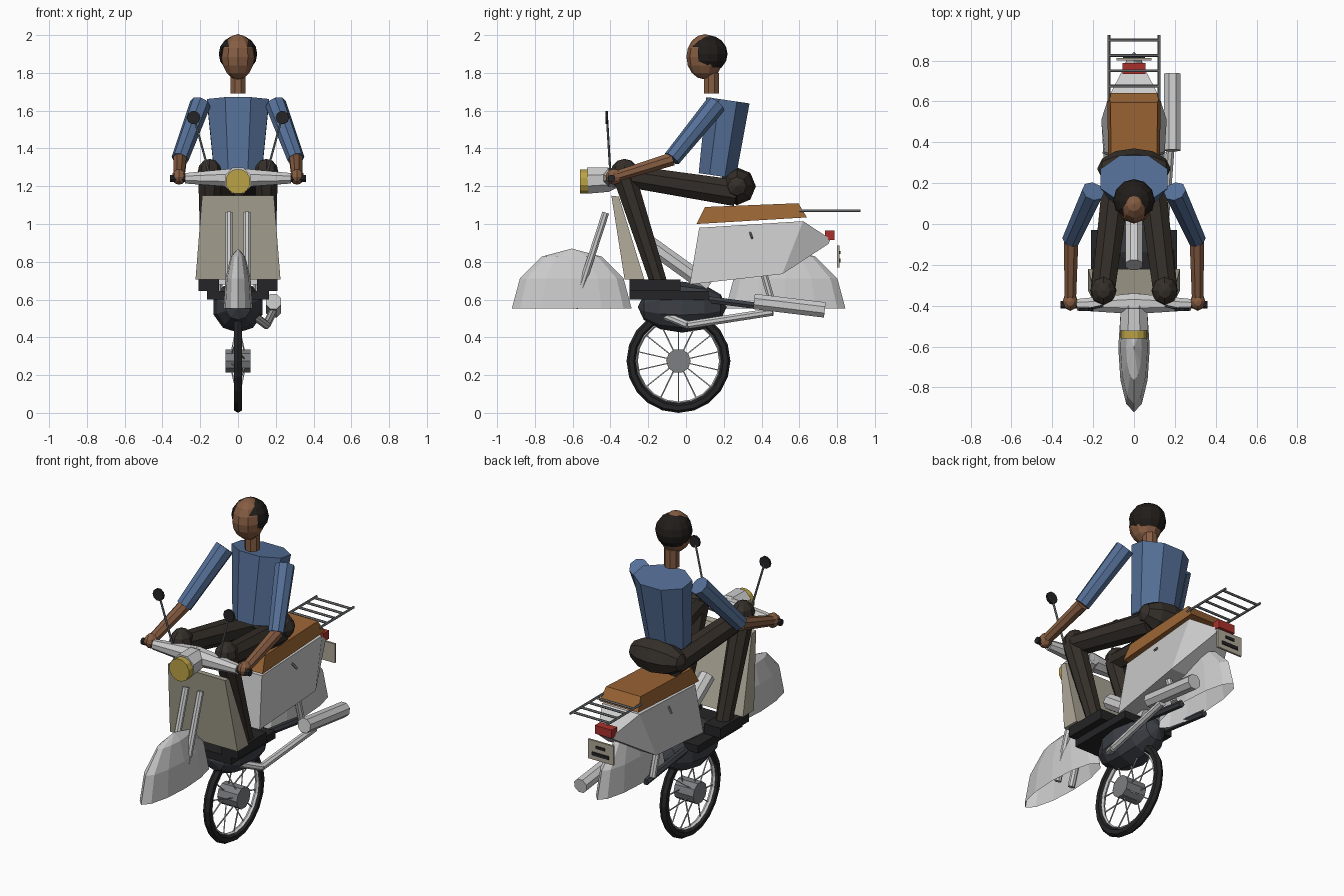
import bpy, bmesh, math
from mathutils import Vector, Matrix

if "Cube" in bpy.data.objects:
    bpy.data.objects.remove(bpy.data.objects["Cube"])


def mat(name, r, g, b):
    m = bpy.data.materials.new(name)
    m.diffuse_color = (r, g, b, 1)
    m.use_nodes = True
    m.node_tree.nodes["Principled BSDF"].inputs["Base Color"].default_value = m.diffuse_color
    return m


BLACK = mat("black", .018, .018, .02)
ENGINE = mat("engine_dark", .045, .05, .06)
TROUSER = mat("trousers", .035, .028, .022)
SHIRT = mat("shirt", .09, .16, .31)
SKIN = mat("skin", .24, .11, .055)
HAIR = mat("hair", .015, .012, .01)
LEATHER = mat("leather", .33, .13, .035)
CREAM = mat("cream", .42, .39, .31)
AMBER = mat("lamp", .5, .36, .06)
RED = mat("red", .4, .03, .025)
METAL = mat("metal", .2, .21, .22)
CHROME = mat("chrome", .55, .55, .55)


def finish(name, bm, m=None):
    bmesh.ops.recalc_face_normals(bm, faces=bm.faces)
    me = bpy.data.meshes.new(name)
    bm.to_mesh(me)
    bm.free()
    ob = bpy.data.objects.new(name, me)
    bpy.context.collection.objects.link(ob)
    if m:
        me.materials.append(m)
    return ob


def add_bar(bm, p, q, r1, r2=None, sides=8):
    p, q = Vector(p), Vector(q)
    d = q - p
    M = Matrix.Translation((p + q) / 2) @ d.to_track_quat('Z', 'Y').to_matrix().to_4x4()
    M = M @ Matrix.Rotation(math.pi / sides, 4, 'Z')
    bmesh.ops.create_cone(bm, cap_ends=True, segments=sides, radius1=r1,
                          radius2=r1 if r2 is None else r2, depth=d.length, matrix=M)


def bar(name, p, q, r1, r2=None, sides=8, m=None):
    bm = bmesh.new()
    add_bar(bm, p, q, r1, r2, sides)
    return finish(name, bm, m)


def ball(name, c, scale, m=None, u=12, v=8, drop=None, axis=None):
    """Low-poly ellipsoid; drop() picks unit-sphere faces to remove."""
    bm = bmesh.new()
    bmesh.ops.create_uvsphere(bm, u_segments=u, v_segments=v, radius=1)
    if axis:
        bmesh.ops.rotate(bm, verts=bm.verts, matrix=Matrix.Rotation(math.pi / 2, 3, axis))
    if drop:
        bad = [f for f in bm.faces if drop(f.calc_center_median())]
        bmesh.ops.delete(bm, geom=bad, context='FACES')
    bmesh.ops.scale(bm, vec=scale, verts=bm.verts)
    bmesh.ops.translate(bm, vec=c, verts=bm.verts)
    return finish(name, bm, m)


def loft(name, rings, m=None):
    """Skin closed rings of points, with caps."""
    bm = bmesh.new()
    vs = [[bm.verts.new(p) for p in r] for r in rings]
    n = len(vs[0])
    for a, b in zip(vs, vs[1:]):
        for i in range(n):
            j = (i + 1) % n
            bm.faces.new((a[i], a[j], b[j], b[i]))
    bm.faces.new(vs[0])
    bm.faces.new(vs[-1])
    return finish(name, bm, m)


def section(y0, z0, w0, y1, z1, w1):
    """Four-point ring: lower edge then upper edge."""
    return [(-w0, y0, z0), (w0, y0, z0), (w1, y1, z1), (-w1, y1, z1)]


def box(name, x, y, z, m=None):
    return loft(name, [section(k, z[0], 1, k, z[1], 1) for k in y], m) if x is None else \
        loft(name, [[(x[0], k, z[0]), (x[1], k, z[0]), (x[1], k, z[1]), (x[0], k, z[1])] for k in y], m)


def ring(name, c, major, minor, n, k, width, m):
    rings = []
    for i in range(n):
        a = 2 * math.pi * i / n
        rings.append([(c[0] + width * math.sin(t), c[1] + (major + minor * math.cos(t)) * math.cos(a),
                       c[2] + (major + minor * math.cos(t)) * math.sin(a))
                      for t in (2 * math.pi * j / k for j in range(k))])
    bm = bmesh.new()
    vs = [[bm.verts.new(p) for p in r] for r in rings]
    for i in range(n):
        for j in range(k):
            a, b, l = vs[i], vs[(i + 1) % n], (j + 1) % k
            bm.faces.new((a[j], a[l], b[l], b[j]))
    return finish(name, bm, m)


# Wheel with hub and spokes
W = Vector((0, -.04, .275))
ring("tyre", W, .25, .025, 20, 6, .024, BLACK)
ring("rim", W, .222, .007, 20, 4, .014, CHROME)
bar("hub", W - Vector((.065, 0, 0)), W + Vector((.065, 0, 0)), .065, sides=10, m=METAL)
bm = bmesh.new()
for i in range(14):
    a = 2 * math.pi * (i + .5) / 14
    d = Vector((0, math.cos(a), math.sin(a)))
    add_bar(bm, W + d * .05 + Vector((.035 * (-1) ** i, 0, 0)), W + d * .222, .004, sides=4)
finish("spokes", bm, CHROME)

# Fenders: open half ellipsoids
for name, y in (("front_fender", -.605), ("rear_fender", .527)):
    ball(name, (0, y, .553), (.077, .317, .317), None, 12, 6, lambda c: c.z < 0)

# Front end: shield, headlamp, handlebar
loft("leg_shield", [
    [(-.225, -.325, .705), (.225, -.325, .705), (.225, -.22, .705), (-.225, -.22, .705)],
    [(-.19, -.395, 1.15), (.19, -.395, 1.15), (.19, -.355, 1.145), (-.19, -.355, 1.145)]], CREAM)
bar("headlamp_housing", (0, -.52, 1.23), (0, -.41, 1.235), .075, .07)
bar("housing_back", (0, -.41, 1.235), (0, -.34, 1.235), .07, .035)
bar("headlamp", (0, -.56, 1.225), (0, -.515, 1.225), .067, sides=12, m=AMBER)
for s in (-1, 1):
    bar("handlebar", (0, -.39, 1.245), (s * .28, -.395, 1.242), .055, .03)
    bar("grip", (s * .26, -.395, 1.242), (s * .36, -.395, 1.242), .02, m=BLACK)
    bar("mirror_stem", (s * .15, -.4, 1.26), (s * .232, -.418, 1.56), .006, sides=6, m=METAL)
    bar("mirror", (s * .235, -.425, 1.563), (s * .235, -.412, 1.563), .036, sides=10, m=BLACK)
    bar("fork_leg", (s * .048, -.425, 1.06), (s * .048, -.59, .555), .02, m=CHROME)

# Frame, engine, footboard
bar("down_tube", (0, -.2, .9), (0, .12, .67), .046, m=CHROME)
ball("engine", (0, -.02, .56), (.135, .235, .135), ENGINE, 10, 6, axis='X')
box("footboard", (-.165, .165), (-.3, .12), (.6, .645), BLACK)
for s in (-1, 1):
    bar("swing_arm", (s * .08, .12, .6), (s * .08, .5, .55), .02, sides=6, m=ENGINE)
    bar("rear_shock", (s * .1, .4, .78), (s * .1, .46, .57), .02, m=CHROME)

# Exhaust on the right
P = [(.05, -.17, .54), (.15, .01, .465), (.185, .46, .535)]
bar("exhaust_pipe_front", P[0], P[1], .022, m=CHROME)
bar("exhaust_pipe_rear", P[1], P[2], .022, m=CHROME)
bar("muffler", (.188, .36, .59), (.188, .735, .545), .044, m=CHROME)

# Rear body, seat, rack, lights
loft("rear_body", [section(.02, .68, .13, .07, .98, .11),
                   section(.51, .735, .16, .62, 1.015, .125),
                   section(.755, .895, .05, .765, .92, .05)])
for s in (-1, 1):
    bar("panel_latch", (s * .12, .34, .955), (s * .15, .35, .925), .006, sides=6, m=METAL)
loft("seat", [section(.055, 1.0, .125, .1, 1.09, .11),
              section(.64, 1.035, .13, .595, 1.11, .115)], LEATHER)
bm = bmesh.new()
for s in (-1, 1):
    add_bar(bm, (s * .123, .6, 1.07), (s * .123, .925, 1.07), .007, sides=6)
for y in (.675, .75, .825, .9):
    add_bar(bm, (-.123, y, 1.07), (.123, y, 1.07), .007, sides=6)
finish("luggage_rack", bm, METAL)
box("tail_light", (-.056, .056), (.735, .787), (.915, .965), RED)
box("rear_plate", (-.085, .085), (.8, .812), (.77, .885), CREAM)
box("plate_bar_upper", (-.03, .03), (.81, .818), (.842, .858), BLACK)
box("plate_bar_lower", (-.055, .055), (.81, .818), (.797, .817), BLACK)

# Rider: torso and hips
tilt = Matrix.Rotation(-math.atan2(.06, .41), 3, 'X')
rings = []
for c, rx, ry in (((0, .165, 1.255), .135, .107), ((0, .222, 1.655), .178, .125)):
    rings.append([Vector(c) + tilt @ Vector((rx * math.cos(a), ry * math.sin(a), 0))
                  for a in (math.pi * (i + .5) / 4 for i in range(8))])
loft("torso", rings, SHIRT)
ball("hips", (0, .27, 1.2), (.18, .1, .1), TROUSER, 8, 6, axis='Y')

# Rider: limbs
for s in (-1, 1):
    bar("thigh", (s * .08, .26, 1.165), (s * .15, -.32, 1.255), .075, .062, m=TROUSER)
    ball("knee", (s * .15, -.325, 1.27), (.065, .075, .075), TROUSER, 8, 6)
    bar("shin", (s * .15, -.325, 1.25), (s * .15, -.145, .69), .065, .048, m=TROUSER)
    box("shoe", sorted((s * .1, s * .21)), (-.3, -.03), (.645, .705), BLACK)
    bar("upper_arm", (s * .2, .16, 1.635), (s * .307, -.075, 1.345), .056, .046, m=SHIRT)
    bar("forearm", (s * .307, -.07, 1.345), (s * .312, -.36, 1.255), .038, .031, m=SKIN)
    ball("hand", (s * .312, -.38, 1.25), (.038, .045, .042), SKIN, 8, 6)

# Rider: neck, head and hair
bar("neck", (0, .135, 1.69), (0, .135, 1.8), .043, m=SKIN)
ball("head", (0, .1, 1.885), (.09, .098, .12), SKIN, 10, 8)
ball("hair", (0, .115, 1.9), (.102, .105, .1), HAIR, 12, 8,
     lambda c: c.z < -.75 or (c.y < -.3 and c.z < .25))
